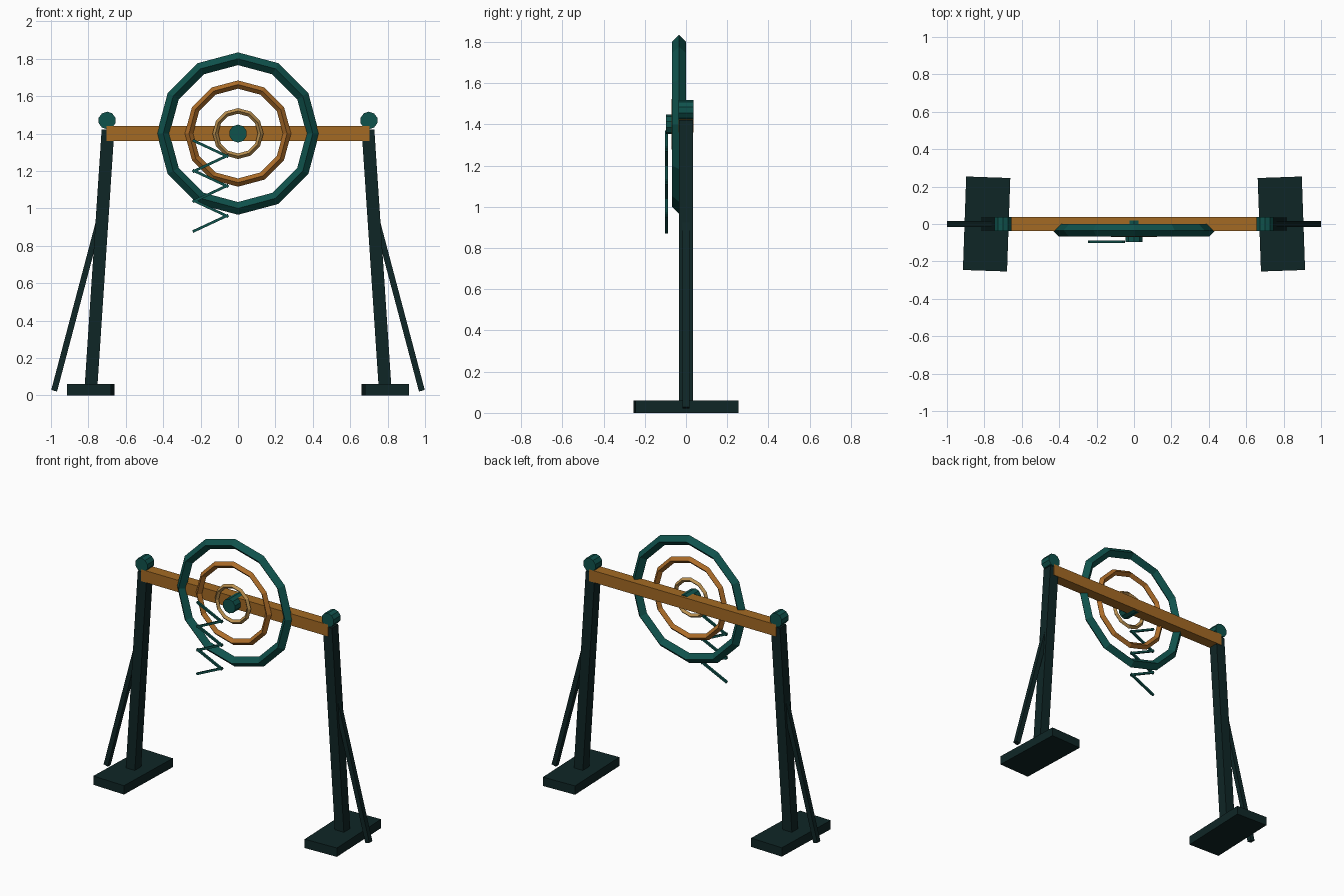
import bpy, bmesh, math
from mathutils import Matrix, Vector

if "Cube" in bpy.data.objects:
    bpy.data.objects.remove(bpy.data.objects["Cube"])


def material(name, r, g, b):
    lin = [((c / 255 + 0.055) / 1.055) ** 2.4 if c > 10 else c / 255 / 12.92 for c in (r, g, b)]
    m = bpy.data.materials.new(name)
    m.diffuse_color = (*lin, 1)
    m.use_nodes = True
    m.node_tree.nodes["Principled BSDF"].inputs["Base Color"].default_value = m.diffuse_color
    return m


DARK = material("dark green black", 15, 38, 38)
TEAL = material("deep teal", 15, 82, 76)
WOOD = material("amber wood", 164, 106, 36)
BRONZE = material("bronze", 172, 108, 40)
BRASS = material("pale brass", 184, 142, 78)


def add(name, bm, mat):
    bmesh.ops.recalc_face_normals(bm, faces=bm.faces)
    me = bpy.data.meshes.new(name)
    bm.to_mesh(me)
    bm.free()
    me.materials.append(mat)
    ob = bpy.data.objects.new(name, me)
    bpy.context.collection.objects.link(ob)
    return ob


def box(name, centre, size, mat, axis='Y', angle=0.0):
    bm = bmesh.new()
    m = Matrix.Translation(centre) @ Matrix.Rotation(angle, 4, axis) @ Matrix.Diagonal((*size, 1))
    bmesh.ops.create_cube(bm, size=1, matrix=m)
    return add(name, bm, mat)


def strut(name, a, b, width, depth, mat):
    """Box running between two points of the xz plane."""
    d = Vector((b[0] - a[0], 0, b[1] - a[1]))
    mid = ((a[0] + b[0]) / 2, 0, (a[1] + b[1]) / 2)
    return box(name, mid, (width, depth, d.length), mat, 'Y', math.atan2(d.x, d.z))


def drum(name, x, z, r, y0, y1, mat, sides=10):
    """Short cylinder along y with a corner at the top."""
    bm = bmesh.new()
    m = Matrix.Translation((x, (y0 + y1) / 2, z)) @ Matrix.Rotation(math.pi / 2, 4, 'X')
    bmesh.ops.create_cone(bm, cap_ends=True, segments=sides, radius1=r, radius2=r,
                          depth=y1 - y0, matrix=m)
    return add(name, bm, mat)


def ring(name, y, z, R, r, mat, sides=12):
    """Twelve-sided ring with a diamond cross-section."""
    bm = bmesh.new()
    loops = []
    for i in range(sides):
        a = 2 * math.pi * i / sides
        loops.append([bm.verts.new(((R + dr) * math.cos(a), y + dy, z + (R + dr) * math.sin(a)))
                      for dr, dy in ((r, 0), (0, r), (-r, 0), (0, -r))])
    for i in range(sides):
        p, q = loops[i], loops[(i + 1) % sides]
        for j in range(4):
            k = (j + 1) % 4
            bm.faces.new((p[j], p[k], q[k], q[j]))
    return add(name, bm, mat)


# Side frames
for side, s in (("left", -1), ("right", 1)):
    box(side + "_foot", (s * 0.788, 0, 0.03), (0.236, 0.5, 0.06), DARK, 'Z', s * math.radians(2))
    strut(side + "_post", (s * 0.787, 0.03), (s * 0.695, 1.42), 0.068, 0.068, DARK)
    strut(side + "_brace", (s * 0.983, 0.025), (s * 0.725, 1.0), 0.032, 0.032, DARK)
    drum(side + "_cap", s * 0.70, 1.47, 0.047, -0.037, 0.037, TEAL)

# Crossbeam
box("crossbeam", (0, 0, 1.4), (1.405, 0.075, 0.08), WOOD)

# Concentric rings and hub
ring("outer_ring", -0.034, 1.4, 0.40, 0.034, TEAL)
ring("middle_ring", -0.045, 1.4, 0.262, 0.022, BRONZE)
ring("inner_ring", -0.055, 1.4, 0.121, 0.015, BRASS)
drum("hub", 0, 1.4, 0.048, -0.097, 0.02, TEAL)

# Zigzag of hanging bars
for i in range(6):
    tilt = math.radians(25) * (1 if i % 2 == 0 else -1)
    box(f"zigzag_bar_{i + 1}", (-0.147, -0.094, 1.32 - 0.08 * i), (0.21, 0.014, 0.014), TEAL, 'Y', tilt)
